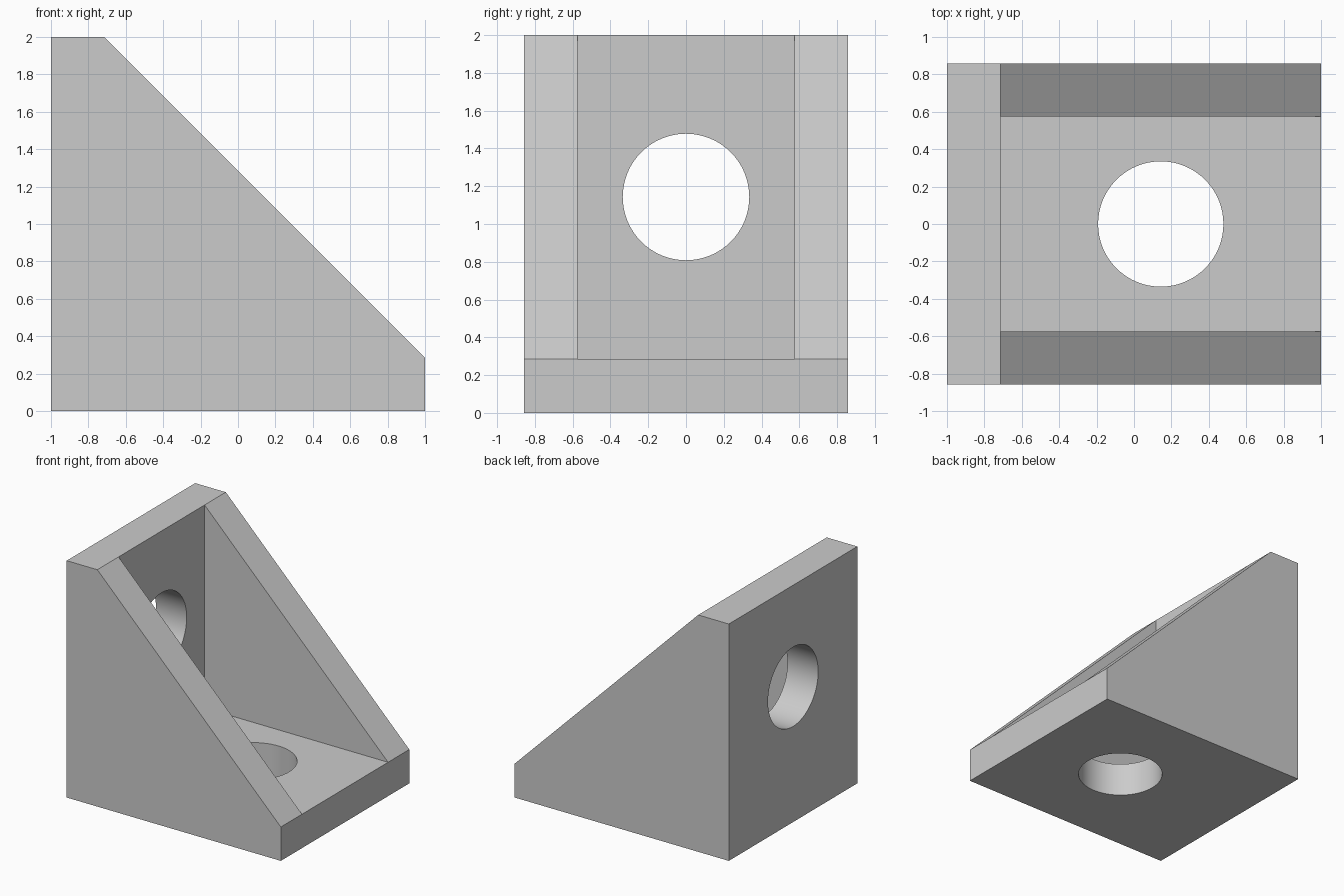
import bpy, bmesh, math
from mathutils import Matrix, Vector

default = bpy.data.objects.get("Cube")
if default:
    bpy.data.objects.remove(default, do_unlink=True)

HALF_W = 0.857      # half width along y
THICK = 0.286       # plate thickness
INNER = 0.574       # half width between the side gussets
HOLE_R = 0.335
HOLE_AT = 0.143     # hole centre, measured along each plate

grey = bpy.data.materials.new("light_grey")
grey.use_nodes = True
COLOUR = (0.6, 0.6, 0.6, 1)
grey.diffuse_color = COLOUR
grey.node_tree.nodes["Principled BSDF"].inputs["Base Color"].default_value = COLOUR


def make_object(name, bm):
    bmesh.ops.recalc_face_normals(bm, faces=bm.faces)
    mesh = bpy.data.meshes.new(name)
    bm.to_mesh(mesh)
    bm.free()
    mesh.materials.append(grey)
    obj = bpy.data.objects.new(name, mesh)
    bpy.context.collection.objects.link(obj)
    return obj


def prism(name, profile, half):
    """Extrude an x-z profile symmetrically along y."""
    bm = bmesh.new()
    face = bm.faces.new([bm.verts.new((x, -half, z)) for x, z in profile])
    extruded = bmesh.ops.extrude_face_region(bm, geom=[face])["geom"]
    verts = [g for g in extruded if isinstance(g, bmesh.types.BMVert)]
    bmesh.ops.translate(bm, verts=verts, vec=(0, 2 * half, 0))
    return make_object(name, bm)


def drill(name, centre, rotation):
    bm = bmesh.new()
    bmesh.ops.create_cone(bm, cap_ends=True, segments=64, radius1=HOLE_R, radius2=HOLE_R,
                          depth=0.5, matrix=Matrix.Translation(Vector(centre)) @ rotation)
    return make_object(name, bm)


# Solid bracket body with its sloping front
wall_x = THICK - 1
bracket = prism("corner_bracket",
                [(-1, 0), (1, 0), (1, THICK), (wall_x, 2), (-1, 2)], HALF_W)

# Pocket between the gussets, and one bolt hole in each plate
cutters = [
    prism("pocket_cutter", [(wall_x, THICK), (1.5, THICK), (1.5, 2.5), (wall_x, 2.5)], INNER),
    drill("base_hole_cutter", (HOLE_AT, 0, THICK / 2), Matrix.Identity(4)),
    drill("wall_hole_cutter", (wall_x - THICK / 2, 0, 1 + HOLE_AT),
          Matrix.Rotation(math.pi / 2, 4, "Y")),
]

bpy.ops.object.select_all(action="DESELECT")
bracket.select_set(True)
bpy.context.view_layer.objects.active = bracket
for cutter in cutters:
    cutter.hide_render = True
    mod = bracket.modifiers.new(cutter.name, "BOOLEAN")
    mod.operation = "DIFFERENCE"
    mod.solver = "EXACT"
    mod.object = cutter
    bpy.ops.object.modifier_apply(modifier=mod.name)
    bpy.data.objects.remove(cutter, do_unlink=True)

# Smooth bores, crisp edges
bpy.ops.object.shade_smooth_by_angle(angle=math.radians(30))
